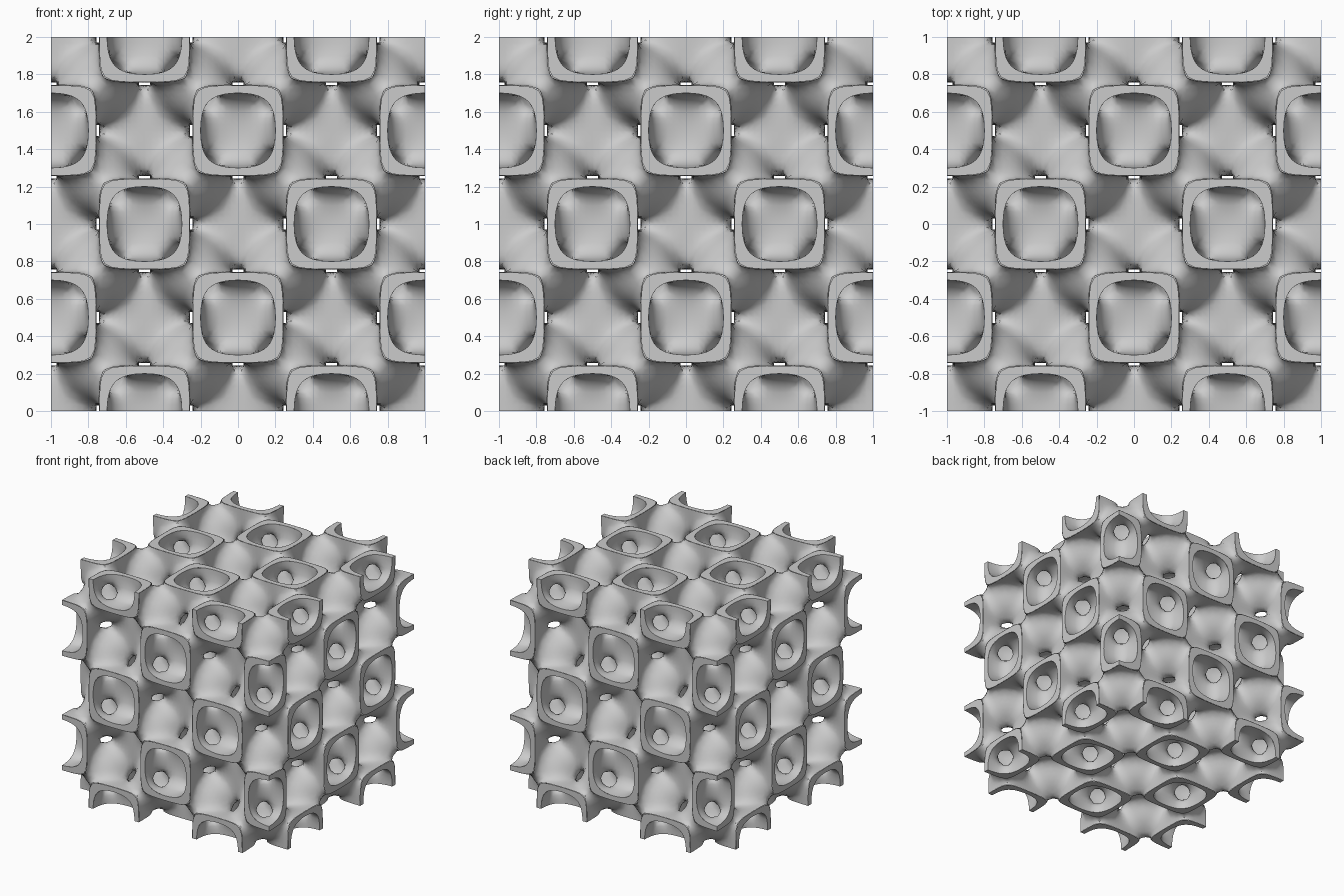
import bpy, bmesh
from math import cos, sin, pi
from mathutils import Vector
from itertools import product

cube = bpy.data.objects.get("Cube")
if cube:
    bpy.data.objects.remove(cube)

INNER, OUTER = -0.63, 0.78   # field levels of the two wall skins
N = 30                       # grid cells along one octant of the block
STEP = 1.0 / N
RING_SEGMENTS = 24


def field(p):
    """Periodic field: chambers on a face-centred grid joined by diagonal necks."""
    x, y, z = (2 * pi * v for v in p)
    a, b, c = cos(2 * x), cos(2 * y), cos(2 * z)
    return 4 * cos(x) * cos(y) * cos(z) - (a * b + b * c + c * a)


def shifted(p, axis, amount=1):
    q = list(p)
    q[axis] += amount
    return tuple(q)


def position(p):
    return Vector([(i - 0.5) * STEP for i in p])


samples = {p: field(position(p)) for p in product(range(N + 2), repeat=3)}


def add_skin(bm, level, flip):
    """Contour the field at one level, one vertex per crossed grid cell."""
    sums = {}
    crossed = []
    for p, f0 in samples.items():
        for axis in range(3):
            q = shifted(p, axis)
            if q not in samples or (f0 < level) == (samples[q] < level):
                continue
            f1 = samples[q]
            point = position(p).lerp(position(q), (level - f0) / (f1 - f0))
            b, c = (axis + 1) % 3, (axis + 2) % 3
            cells = [shifted(shifted(p, b, i), c, j)
                     for i, j in ((-1, -1), (0, -1), (0, 0), (-1, 0))]
            cells = [k for k in cells if min(k) >= 0 and max(k) <= N]
            for k in cells:
                total, count = sums.get(k, (Vector(), 0))
                sums[k] = (total + point, count + 1)
            if len(cells) == 4:
                crossed.append(cells if (f1 > f0) != flip else cells[::-1])
    verts = {k: bm.verts.new(total / count) for k, (total, count) in sums.items()}
    for cells in crossed:
        bm.faces.new([verts[k] for k in cells])


def rim_point(centre, direction, level):
    """Walk from a chamber centre to the given level by bisection."""
    low, high = 0.0, 0.25 / max(abs(v) for v in direction)
    for _ in range(30):
        mid = (low + high) / 2
        if field(centre + direction * mid) < level:
            low = mid
        else:
            high = mid
    return centre + direction * low


def add_half_rim(bm, axis, quarter):
    """Flat half ring closing the cut wall on an outer face of the block."""
    start = quarter * pi / 2

    def on_face(depth, u, v):
        p = Vector()
        p[axis], p[(axis + 1) % 3], p[(axis + 2) % 3] = depth, u, v
        return p

    centre = on_face(1, 0.5 + 0.5 * sin(start), 0.5 - 0.5 * cos(start))
    previous = None
    for i in range(RING_SEGMENTS + 1):
        angle = start + pi * i / RING_SEGMENTS
        direction = on_face(0, cos(angle), sin(angle))
        pair = [bm.verts.new(rim_point(centre, direction, level))
                for level in (INNER, OUTER)]
        if previous:
            bm.faces.new((previous[0], previous[1], pair[1], pair[0]))
        previous = pair


# One octant of the wall: both skins and the flat rims
bm = bmesh.new()
add_skin(bm, OUTER, False)
add_skin(bm, INNER, True)
for axis, quarter in product(range(3), range(4)):
    add_half_rim(bm, axis, quarter)
mesh = bpy.data.meshes.new("lattice_shell")
bm.to_mesh(mesh)
bm.free()

# Single grey material
grey = bpy.data.materials.new("plain_grey")
grey.use_nodes = True
colour = (0.6, 0.6, 0.6, 1)
grey.diffuse_color = colour
grey.node_tree.nodes["Principled BSDF"].inputs["Base Color"].default_value = colour
mesh.materials.append(grey)

# Mirror the octant into the whole block
shell = bpy.data.objects.new("lattice_shell", mesh)
bpy.context.collection.objects.link(shell)
shell.location.z = 1
bpy.context.view_layer.objects.active = shell
shell.select_set(True)
bpy.ops.object.shade_smooth_by_angle(angle=pi / 5)
mirror = shell.modifiers.new("mirror_octant", 'MIRROR')
mirror.use_axis = (True, True, True)
mirror.merge_threshold = 0.0005
